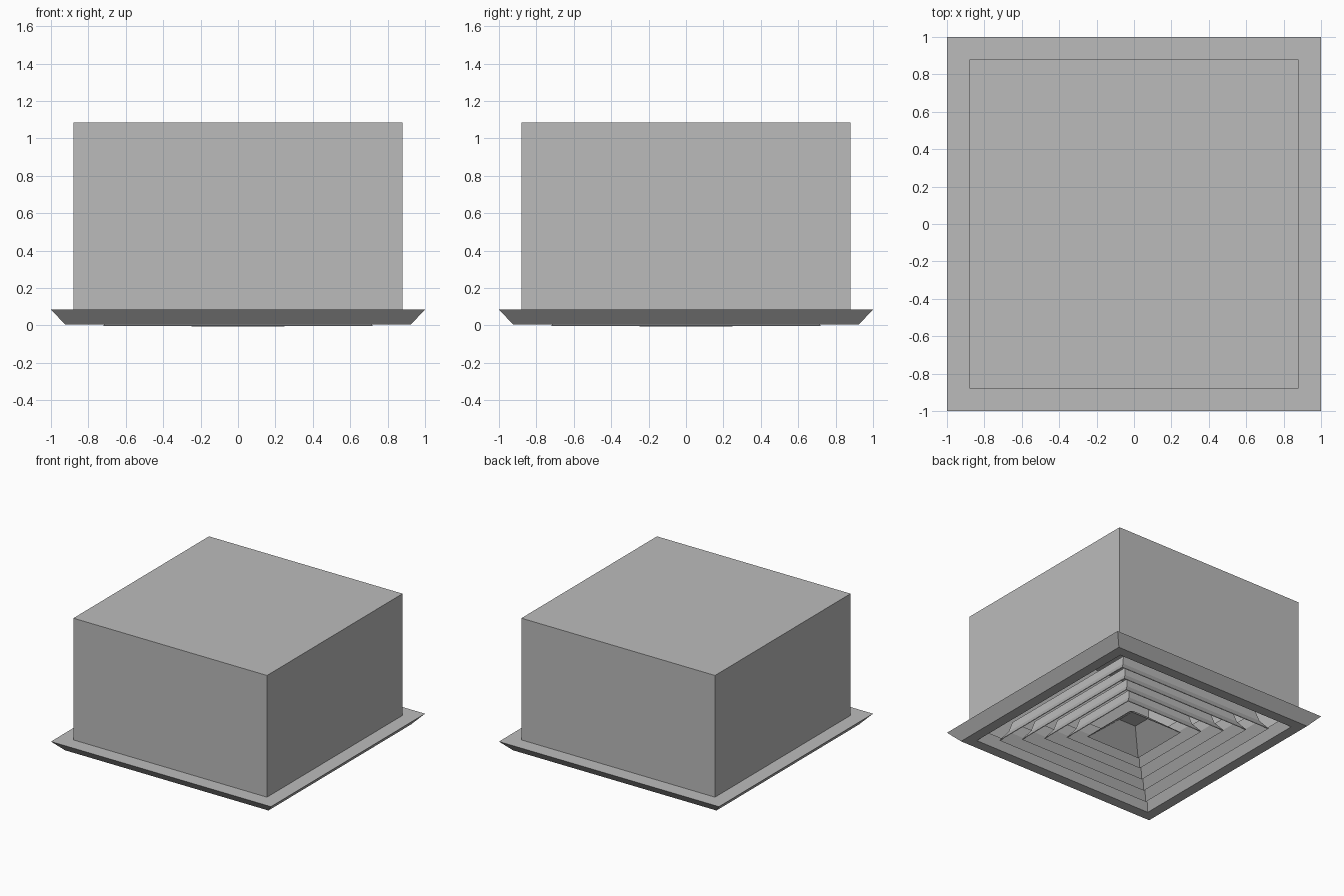
import bpy, bmesh

cube = bpy.data.objects.get("Cube")
if cube:
    bpy.data.objects.remove(cube, do_unlink=True)

metal = bpy.data.materials.new("grey metal")
metal.use_nodes = True
grey = (0.5, 0.5, 0.5, 1)
metal.diffuse_color = grey
metal.node_tree.nodes["Principled BSDF"].inputs["Base Color"].default_value = grey


def square_loft(name, profile, cap_end=False, closed=False, thickness=0):
    """Loft concentric squares through (half width, height) steps."""
    bm = bmesh.new()
    rings = [[bm.verts.new((sx * r, sy * r, z))
              for sx, sy in ((-1, -1), (1, -1), (1, 1), (-1, 1))] for r, z in profile]
    pairs = list(zip(rings, rings[1:]))
    if closed:
        pairs.append((rings[-1], rings[0]))
    for a, b in pairs:
        for i in range(4):
            j = (i + 1) % 4
            bm.faces.new((a[i], a[j], b[j], b[i]))
    if cap_end:
        bm.faces.new(rings[-1])
    bmesh.ops.recalc_face_normals(bm, faces=bm.faces)
    mesh = bpy.data.meshes.new(name)
    bm.to_mesh(mesh)
    bm.free()
    mesh.materials.append(metal)
    obj = bpy.data.objects.new(name, mesh)
    bpy.context.collection.objects.link(obj)
    if thickness:
        mod = obj.modifiers.new("sheet thickness", "SOLIDIFY")
        mod.thickness = thickness
        mod.offset = -1
    return obj


# Plenum box, open at the bottom
square_loft("plenum_box", [(0.88, 0.08), (0.88, 1.085)], cap_end=True, thickness=0.01)

# Bevelled ceiling flange around the opening
square_loft("ceiling_flange",
            [(1.0, 0.085), (0.925, 0.005), (0.84, 0.005), (0.8, 0.085)], closed=True)

# Nested louvre rings, each flaring out towards the bottom
for n in range(4):
    r = 0.72 - 0.12 * n
    square_loft(f"louvre_ring_{n + 1}",
                [(r, 0), (r - 0.05, 0.07), (r - 0.07, 0.15)], thickness=0.006)

# Hollow centre cone with a flat top
square_loft("centre_cone", [(0.25, 0), (0.08, 0.14)], cap_end=True, thickness=0.006)
